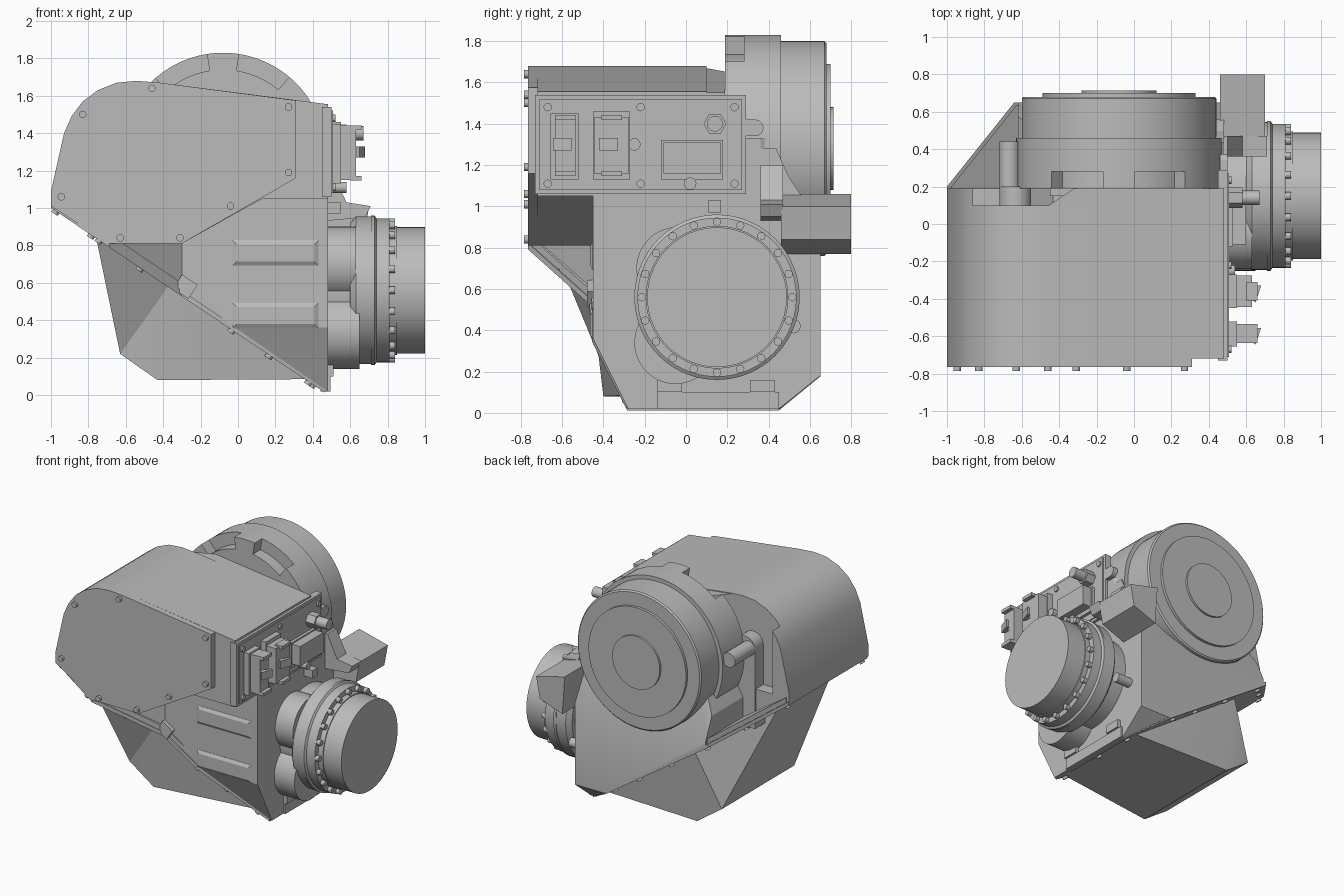
import bpy, bmesh, math
from mathutils import Vector

cube = bpy.data.objects.get("Cube")
if cube:
    bpy.data.objects.remove(cube, do_unlink=True)

grey = bpy.data.materials.new("plain_grey")
grey.use_nodes = True
colour = (0.5, 0.5, 0.5, 1)
grey.diffuse_color = colour
grey.node_tree.nodes["Principled BSDF"].inputs["Base Color"].default_value = colour
parts = []


def finish(name, bm):
    bmesh.ops.recalc_face_normals(bm, faces=bm.faces)
    mesh = bpy.data.meshes.new(name)
    bm.to_mesh(mesh)
    bm.free()
    mesh.materials.append(grey)
    ob = bpy.data.objects.new(name, mesh)
    bpy.context.collection.objects.link(ob)
    parts.append(ob)
    return ob


def place(axis, u, v, w):
    return {"x": (w, u, v), "y": (u, w, v), "z": (u, v, w)}[axis]


def prism(name, axis, pts, a, b):
    bm = bmesh.new()
    face = bm.faces.new([bm.verts.new(place(axis, u, v, a)) for u, v in pts])
    ext = bmesh.ops.extrude_face_region(bm, geom=[face])["geom"]
    shift = Vector(place(axis, 0, 0, b - a))
    bmesh.ops.translate(bm, vec=shift, verts=[g for g in ext if isinstance(g, bmesh.types.BMVert)])
    return finish(name, bm)


def lathe(name, axis, centre, profile, n=64):
    # profile is (radius, position along axis); both ends are capped
    bm = bmesh.new()
    rings = []
    for r, w in profile:
        rings.append([bm.verts.new(place(axis, centre[0] + r * math.cos(t * math.tau / n),
                                         centre[1] + r * math.sin(t * math.tau / n), w)) for t in range(n)])
    for p, q in zip(rings, rings[1:]):
        for i in range(n):
            bm.faces.new((p[i], p[(i + 1) % n], q[(i + 1) % n], q[i]))
    bm.faces.new(rings[0])
    bm.faces.new(rings[-1])
    return finish(name, bm)


def cyl(name, axis, centre, r, a, b, n=48):
    return lathe(name, axis, centre, [(r, a), (r, b)], n)


def hull(name, pts):
    bm = bmesh.new()
    for p in pts:
        bm.verts.new(p)
    bmesh.ops.convex_hull(bm, input=bm.verts[:])
    bmesh.ops.dissolve_limit(bm, angle_limit=0.01, verts=bm.verts[:], edges=bm.edges[:])
    return finish(name, bm)


def box(name, x, y, z, cuts=()):
    # cuts are (point, normal) planes; the side the normal points to is removed
    bm = bmesh.new()
    bmesh.ops.create_cube(bm, size=1)
    for v in bm.verts:
        v.co = [(s[0] + s[1]) / 2 + c * (s[1] - s[0]) for s, c in zip((x, y, z), v.co)]
    for co, no in cuts:
        geom = bm.verts[:] + bm.edges[:] + bm.faces[:]
        bmesh.ops.bisect_plane(bm, geom=geom, plane_co=co, plane_no=no, clear_outer=True)
        bmesh.ops.holes_fill(bm, edges=[e for e in bm.edges if e.is_boundary])
    return finish(name, bm)


def slant(x):
    return 0.335 - 0.676 * x


down = Vector((-0.676, 0, -1)).normalized()

# Upper housing with rounded shoulder and a notch at the rear
shoulder = [(-1, 1.01), (-1, 1.09), (-0.93, 1.4), (-0.89, 1.49), (-0.83, 1.57), (-0.75, 1.63),
            (-0.65, 1.67), (-0.54, 1.68), (-0.42, 1.67)]
prism("upper_housing", "y", shoulder + [(0.48, 1.555), (0.48, 1.05), (0.13, 1.05), (-0.3, 0.81), (-0.69, 0.81)],
      -0.72, 0.1)
prism("housing_rear_cheek", "y", shoulder[:4] + [(-0.86, 1.53), (-0.86, 0.92)], 0.09, 0.19)
hull("housing_rear_wall", [(x, y, z) for x, y in ((-0.47, 0.09), (-0.32, 0.19), (0.48, 0.19), (0.48, 0.09))
                           for z in (0.9, 1.612 - 0.125 * x)])
prism("front_cover", "y", shoulder + [(0.31, 1.575), (0.31, 1.16), (-0.3, 0.81), (-0.69, 0.81)], -0.765, -0.715)
for x, z in [(-0.83, 1.5), (-0.46, 1.64), (0.27, 1.54), (0.27, 1.19), (-0.04, 1.01), (-0.31, 0.84),
             (-0.63, 0.84), (-0.945, 1.06)]:
    cyl("cover_bolt", "y", (x, z), 0.02, -0.785, -0.76, 12)

# Lower gear case, trimmed along the slanted joint
box("gear_case", (-0.62, 0.48), (-0.45, 0.65), (0, 1.28), [
    ((0, 0, slant(0)), down),
    ((0, -0.45, 0.36), (0, -0.34, -0.17)),
    ((0, 0.45, 0.02), (0, 0.16, -0.2)),
    ((0, 0.65, 0.8), (0, 0.45, 0.2)),
    ((-0.66, 0.65, 0), (-1, 0.9, 0)),
    ((-0.6, 0, 1.0), (-1, 0, 0.6)),
    ((0, 0, 0.02), (0, 0, -1))])
hull("front_gusset", [(x, y, z) for x, y in ((-0.3, -0.45), (-0.69, -0.75), (-0.8, 0.1), (-0.3, 0.1))
                      for z in (slant(x), 0.9)])

# Joint flange plate and raised tray, sheared onto the slanted joint
outline = [(-1, -0.75), (-0.69, -0.765), (-0.3, -0.47), (-0.03, -0.455), (0.466, -0.285), (0.466, 0.45),
           (0.22, 0.65), (-0.64, 0.65), (-1, 0.2)]
for name, grow, low, high in (("joint_flange", 1, -0.01, 0.02), ("tray_body", 0.98, 0.0, 0.06)):
    plate = prism(name, "z", [(x * grow, y * grow) for x, y in outline], low, high)
    for v in plate.data.vertices:
        v.co.z = max(v.co.z + slant(v.co.x), 0.012)
for x, y in [(-0.97, -0.72), (-0.74, -0.74), (-0.52, -0.6), (-0.03, -0.43), (0.17, -0.36), (0.38, -0.29),
             (-0.97, 0.17), (-0.78, 0.4), (-0.6, 0.6), (-0.3, 0.61), (-0.03, 0.61), (0.17, 0.61), (0.4, 0.4), (0.4, 0.1)]:
    bolt = cyl("flange_bolt", "z", (0, 0), 0.02, -0.02, 0.025, 12)
    bolt.location = (x, y, slant(x) - 0.005)
    bolt.rotation_euler.y = math.atan(0.676)

# Tapered sump below the joint, with an angled end
joint_front, joint_back = (-0.37, -0.46, slant(-0.37)), (-0.45, 0.54, slant(-0.45))
low_end = [(-0.63, -0.4, 0.22), (-0.63, 0.47, 0.22)]
hull("sump", [joint_front, joint_back, (0.37, -0.3, 0.085), (0.37, 0.45, 0.085),
              (-0.43, -0.4, 0.08), (-0.43, 0.48, 0.08)] + low_end)
hull("sump_end", [(-0.76, -0.66, slant(-0.76)), (-0.76, -0.04, slant(-0.76)), joint_front, joint_back] + low_end)

# Front pads and drain plug
for z in (0.76, 0.425):
    hull("front_pad", [(0.2 + sx * (0.23 - i), y, z + sz * (0.068 - i)) for sx in (-1, 1) for sz in (-1, 1)
                       for i, y in ((0, -0.43), (0, -0.452), (0.022, -0.465))])
plug = box("drain_plug", (-0.05, 0.05), (-0.02, 0.08), (-0.04, 0.05))
plug.location = (-0.285, -0.46, 0.575)
plug.rotation_euler.y = math.radians(34)

# Bell housing at the rear
bell_c = (-0.08, 1.28)
bell = lathe("bell_housing", "y", bell_c, [(0.55, 0.19), (0.55, 0.46), (0.52, 0.46), (0.52, 0.67),
             (0.51, 0.68), (0.41, 0.68), (0.41, 0.7), (0.2, 0.7), (0.2, 0.715)], 96)
for a, b in ((99, 131), (50, 81)):
    arc = [math.radians(a + (b - a) * i / 10) for i in range(11)]
    ring = [(0.6, t) for t in arc] + [(0.46, t) for t in reversed(arc)]
    cutter = prism("pocket_cutter", "y", [(bell_c[0] + r * math.cos(t), bell_c[1] + r * math.sin(t))
                                          for r, t in ring], 0.05, 0.28)
    cutter.hide_render = True
    cutter.hide_set(True)
    parts.remove(cutter)
    mod = bell.modifiers.new("pocket", "BOOLEAN")
    mod.object = cutter
    mod.solver = "EXACT"
box("bell_neck", (-0.45, 0.48), (0.15, 0.46), (0.9, 1.33), [((0.48, 0.36, 0), (1, 0.5, 0))])

# Rear boss beside the bell
cyl("rear_boss", "y", (-0.665, 1.35), 0.055, 0.08, 0.44)
cyl("boss_collar", "y", (-0.635, 1.35), 0.085, 0.08, 0.2)
box("boss_bracket", (-0.72, -0.55), (0.08, 0.2), (0.75, 1.35))
prism("notch_floor", "y", [(-0.88, 1.05), (-0.4, 1.05), (-0.4, 0.62), (-0.88, 0.94)], 0.05, 0.19)

# Output axle with lobes, bolted flange and drum
axle = (0.15, 0.56)
for c, r, end in (((-0.05, 0.34), 0.2, 0.65), ((-0.04, 0.7), 0.2, 0.63), (axle, 0.33, 0.65)):
    cyl("axle_lobe", "x", c, r, 0.4, end, 64)
lathe("axle_flange", "x", axle, [(0.36, 0.6), (0.395, 0.63), (0.395, 0.71), (0.4, 0.71), (0.4, 0.73),
                                 (0.385, 0.74), (0.385, 0.81), (0.345, 0.81), (0.345, 0.85), (0.338, 0.85),
                                 (0.338, 1.0)], 96)
for i in range(20):
    t = math.tau * i / 20
    cyl("axle_bolt", "x", (axle[0] + 0.365 * math.cos(t), axle[1] + 0.365 * math.sin(t)), 0.02, 0.8, 0.84, 12)

# Rear side mount block, bracing web and tilted arm
prism("mount_block", "y", [(0.46, 1.06), (0.7, 1.0), (0.67, 0.84), (0.48, 0.77)], 0.46, 0.8)
prism("mount_web", "x", [(0.36, 0.85), (0.36, 1.28), (0.46, 1.2), (0.56, 1.05), (0.56, 0.85)], 0.4, 0.48)
prism("mount_arm", "y", [(0.46, 1.2), (0.5, 1.2), (0.58, 1.03), (0.71, 1.01), (0.68, 0.95), (0.46, 0.93)], 0.36, 0.47)
cyl("side_plug", "x", (0.52, 0.42), 0.035, 0.4, 0.6, 16)
box("side_lug", (0.45, 0.55), (0.11, 0.17), (0.97, 1.03))

# Foot ledge with two lugs
box("foot_ledge", (0.44, 0.495), (-0.14, 0.45), (0.02, 0.1))
for y in (-0.08, 0.37):
    box("foot_lug", (0.45, 0.51), (y - 0.06, y + 0.06), (0.1, 0.16))

# Electrical panel and its fittings
box("side_panel", (0.45, 0.5), (-0.73, 0.29), (1.06, 1.54))
box("panel_face", (0.45, 0.508), (-0.71, 0.27), (1.08, 1.52))
for y in (-0.67, -0.22, 0.235):
    for z in (1.11, 1.48):
        cyl("panel_bolt", "x", (y, z), 0.02, 0.49, 0.52, 12)
for y0, y1, z0, z1, x1 in ((-0.655, -0.52, 1.13, 1.45, 0.55), (-0.635, -0.535, 1.15, 1.44, 0.63),
                           (-0.45, -0.27, 1.13, 1.46, 0.55), (-0.445, -0.275, 1.16, 1.43, 0.63),
                           (-0.12, 0.18, 1.13, 1.32, 0.53), (-0.11, 0.17, 1.16, 1.31, 0.6)):
    box("connector", (0.49, x1), (y0, y1), (z0, z1))
for y in (-0.585, -0.36):
    for z in (1.16, 1.43):
        box("latch_arm", (0.6, 0.66), (y - 0.05, y + 0.05), (z - 0.012, z + 0.012))
    prism("latch_hook", "z", [(0.61, y - 0.03), (0.65, y - 0.06), (0.68, y + 0.03), (0.66, y + 0.03),
                              (0.64, y - 0.01), (0.61, y + 0.01)], 1.27, 1.33)
cyl("latch_knob", "x", (-0.25, 1.3), 0.03, 0.49, 0.54, 16)
cyl("latch_knob", "x", (0.02, 1.11), 0.03, 0.49, 0.58, 16)
cyl("hex_fitting", "x", (0.14, 1.4), 0.055, 0.49, 0.58, 6)
cyl("hex_stem", "x", (0.14, 1.4), 0.038, 0.58, 0.67, 24)
box("lifting_tab", (0.46, 0.5), (0.27, 0.34), (1.34, 1.42))
cyl("tab_end", "x", (0.335, 1.38), 0.04, 0.46, 0.5, 24)

# Smooth round parts, keep edges crisp
bpy.ops.object.select_all(action="DESELECT")
for ob in parts:
    ob.select_set(True)
bpy.context.view_layer.objects.active = bell
bpy.ops.object.shade_smooth_by_angle(angle=math.radians(25))
